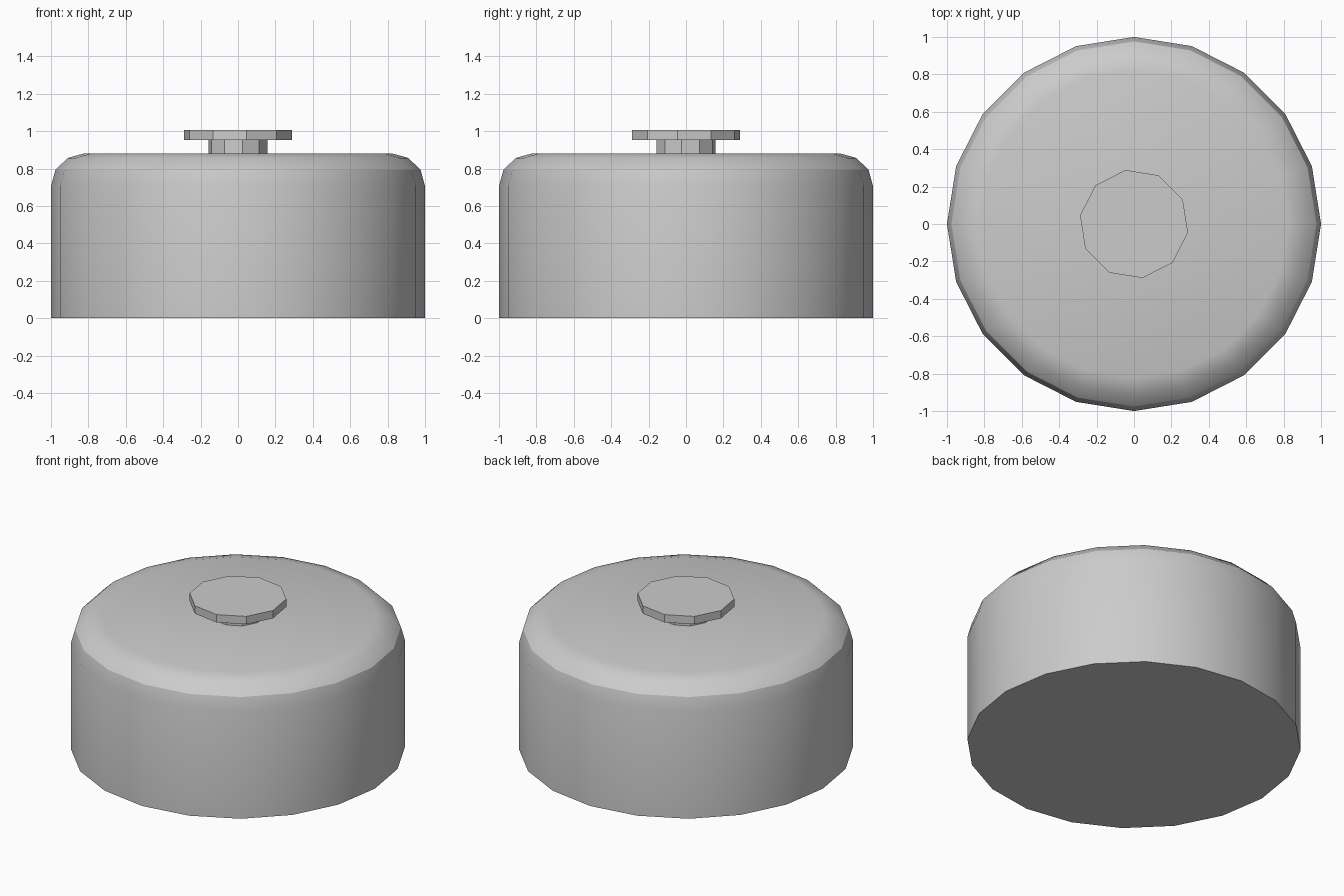
import bpy, bmesh, math

if "Cube" in bpy.data.objects:
    bpy.data.objects.remove(bpy.data.objects["Cube"])


def lathe(name, profile, sides, offset=0.0):
    """Closed, capped solid of revolution from (radius, z) points."""
    bm = bmesh.new()
    rings = []
    for r, z in profile:
        ring = []
        for i in range(sides):
            a = offset + 2 * math.pi * i / sides
            ring.append(bm.verts.new((r * math.cos(a), r * math.sin(a), z)))
        rings.append(ring)
    for low, high in zip(rings, rings[1:]):
        for i in range(sides):
            j = (i + 1) % sides
            bm.faces.new((low[i], low[j], high[j], high[i]))
    bm.faces.new(rings[0][::-1])
    bm.faces.new(rings[-1])
    mesh = bpy.data.meshes.new(name)
    bm.to_mesh(mesh)
    bm.free()
    obj = bpy.data.objects.new(name, mesh)
    bpy.context.collection.objects.link(obj)
    return obj


# Rounded body
body = lathe("body", [(1.0, 0), (1.0, 0.706), (0.976, 0.793),
                      (0.91, 0.857), (0.823, 0.881)], 20)
bpy.context.view_layer.objects.active = body
body.select_set(True)
bpy.ops.object.shade_smooth_by_angle(angle=math.radians(30))

# Short stem and flat button on top
turn = math.radians(-9)
lathe("button_stem", [(0.16, 0.87), (0.16, 0.953)], 10, turn)
lathe("button_cap", [(0.292, 0.953), (0.292, 1.005)], 10, turn)
